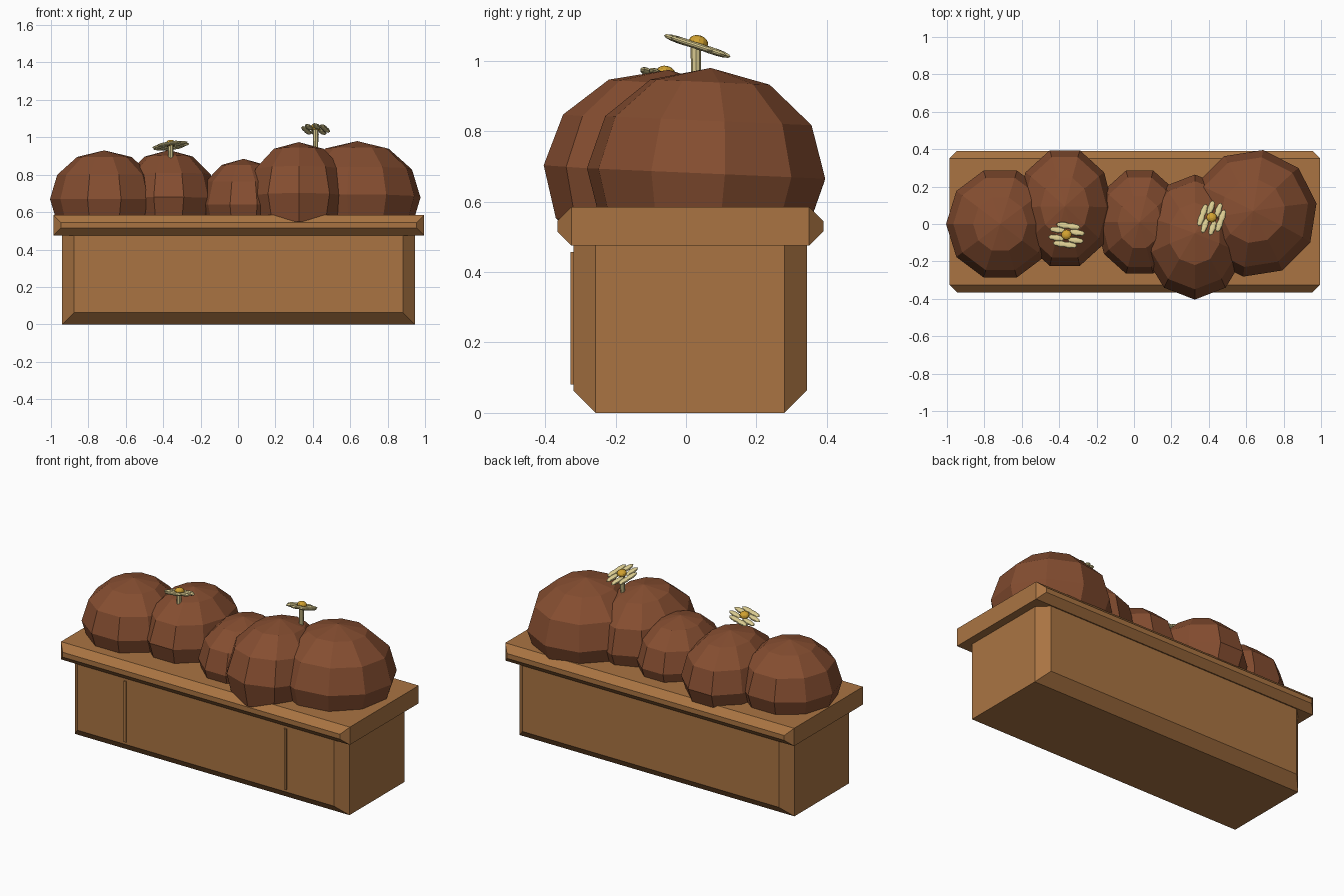
import bpy, bmesh, math
from mathutils import Matrix, Vector, Euler

if "Cube" in bpy.data.objects:
    bpy.data.objects.remove(bpy.data.objects["Cube"])


def material(name, rgb):
    m = bpy.data.materials.new(name)
    m.diffuse_color = (*rgb, 1)
    m.use_nodes = True
    m.node_tree.nodes["Principled BSDF"].inputs["Base Color"].default_value = m.diffuse_color
    return m


WOOD = material("warm wood", (0.40, 0.175, 0.055))
SOIL = material("brown clump", (0.235, 0.075, 0.030))
PETAL = material("pale yellow", (0.70, 0.60, 0.28))
GOLD = material("gold", (0.64, 0.36, 0.03))


def finish(name, bm, mat):
    bmesh.ops.recalc_face_normals(bm, faces=bm.faces)
    me = bpy.data.meshes.new(name)
    bm.to_mesh(me)
    bm.free()
    me.materials.append(mat)
    ob = bpy.data.objects.new(name, me)
    bpy.context.collection.objects.link(ob)
    return ob


def box(name, x0, x1, y0, y1, z0, z1, c=0.0, top_c=0.0):
    """Box whose front and back faces are framed by chamfers of width c."""
    bm = bmesh.new()
    rings = []
    for y, i in ((y0, 1), (y0 + c, 0), (y1 - c, 0), (y1, 1)):
        d, t = c * i, top_c * i
        rings.append([bm.verts.new(p) for p in (
            (x0 + d, y, z0 + d), (x1 - d, y, z0 + d),
            (x1 - d, y, z1 - t), (x0 + d, y, z1 - t))])
    for a, b in zip(rings, rings[1:]):
        for k in range(4):
            n = (k + 1) % 4
            bm.faces.new((a[k], a[n], b[n], b[k]))
    bm.faces.new(rings[0])
    bm.faces.new(rings[-1])
    return finish(name, bm, WOOD)


# Planter body, rim and front strips
box("planter_body", -0.94, 0.945, -0.32, 0.343, 0, 0.50, 0.063)
box("planter_rim", -0.987, 0.995, -0.365, 0.39, 0.475, 0.585, 0.04, 0.04)
for side, x in (("left", -0.548), ("right", 0.552)):
    box("front_strip_" + side, x - 0.008, x + 0.008, -0.328, -0.319, 0.08, 0.457)


def ball(bm, centre, radii, rot=Matrix(), seg=10, rings=6):
    m = Matrix.Translation(centre) @ rot @ Matrix.Diagonal((*radii, 1))
    bmesh.ops.create_uvsphere(bm, u_segments=seg, v_segments=rings, radius=1, matrix=m)


# Faceted clumps: centre, radii, turn of the facets, tilt about x
CLUMPS = [
    ((-0.715, 0.0, 0.67), (0.29, 0.30, 0.26), 18, 0),
    ((-0.37, 0.085, 0.67), (0.26, 0.325, 0.262), 18, -2),
    ((0.03, 0.01, 0.64), (0.235, 0.29, 0.245), 18, 0),
    ((0.325, -0.07, 0.68), (0.28, 0.335, 0.295), 0, -4),
    ((0.637, 0.057, 0.68), (0.343, 0.343, 0.30), 27, -2.5),
]
for i, (c, r, turn, tilt) in enumerate(CLUMPS):
    bm = bmesh.new()
    # facets are turned first so that the radii stay on the main axes
    m = (Matrix.Translation(c) @ Matrix.Rotation(math.radians(tilt), 4, 'X')
         @ Matrix.Diagonal((*r, 1)) @ Matrix.Rotation(math.radians(turn), 4, 'Z'))
    bmesh.ops.create_uvsphere(bm, u_segments=10, v_segments=6, radius=1, matrix=m)
    finish(f"clump_{i + 1}", bm, SOIL)


# Flowers: eight slim petals lying the same way, a gold centre and a stem
def flower(label, centre, tilt, lie, base_z):
    c = Vector(centre)
    frame = Euler([math.radians(a) for a in tilt]).to_matrix().to_4x4()
    spin = frame @ Matrix.Rotation(math.radians(lie), 4, 'Z')
    bm = bmesh.new()
    for k in range(8):
        a = math.tau * (k + 0.5) / 8
        offset = spin @ Vector((0.056 * math.cos(a), 0.056 * math.sin(a), 0))
        ball(bm, c + offset, (0.046, 0.018, 0.010), spin, 8, 6)
    finish("petals_" + label, bm, PETAL)
    bm = bmesh.new()
    ball(bm, c + frame @ Vector((0, 0, 0.011)), (0.028, 0.028, 0.020), frame, 12, 8)
    finish("flower_centre_" + label, bm, GOLD)
    bm = bmesh.new()
    h = c.z - base_z
    bmesh.ops.create_cone(bm, cap_ends=True, segments=8, radius1=0.013, radius2=0.015,
                          depth=h, matrix=Matrix.Translation((c.x, c.y - 0.004, base_z + h / 2)))
    finish("stem_" + label, bm, PETAL)


flower("left", (-0.36, -0.06, 0.955), (-14, -7, 0), -8, 0.85)
flower("right", (0.415, 0.032, 1.042), (-18, 0, 0), 72, 0.90)
